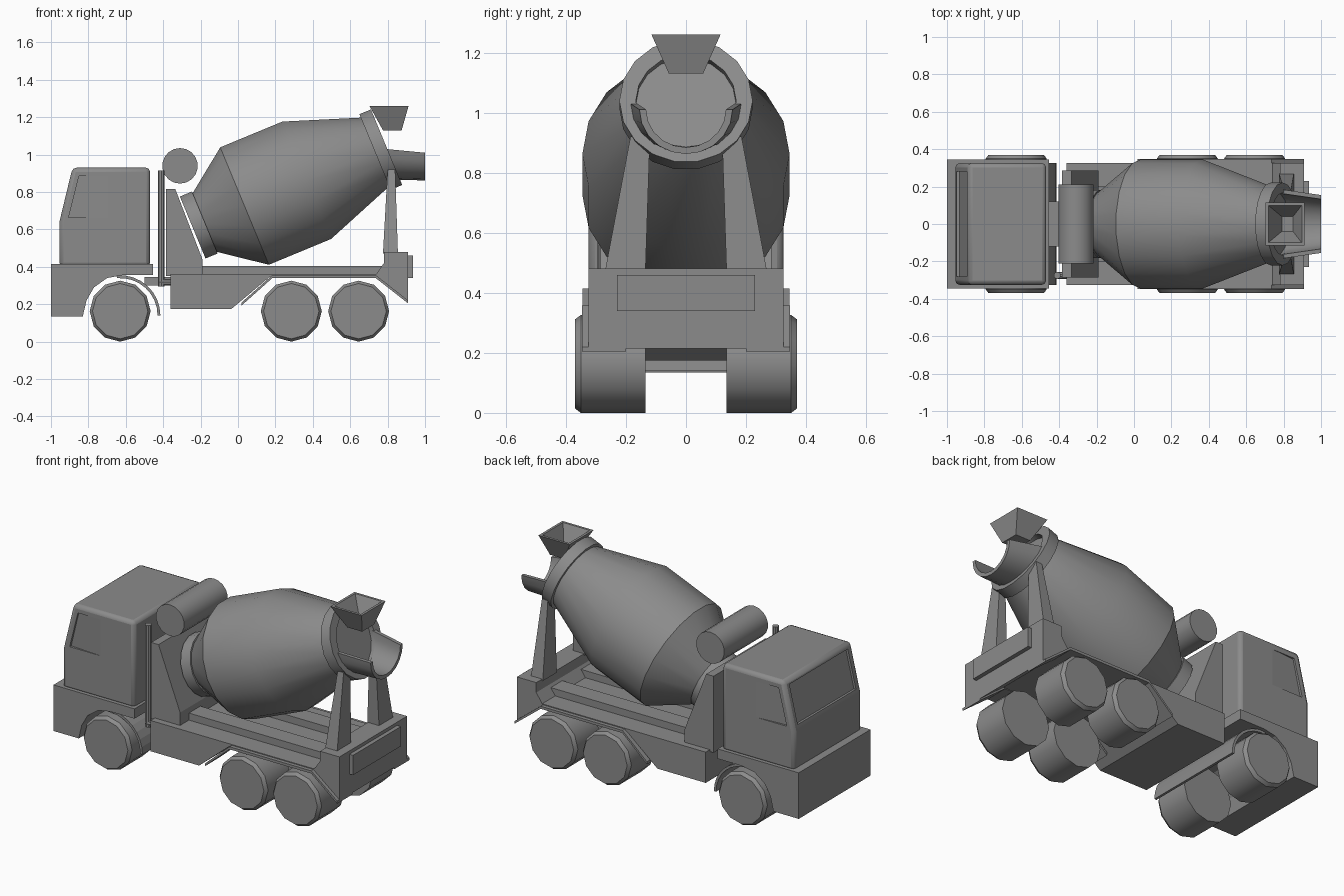
import bpy, bmesh, math
from mathutils import Vector

cube = bpy.data.objects.get("Cube")
if cube:
    bpy.data.objects.remove(cube, do_unlink=True)

GREY = (0.26, 0.26, 0.26, 1)
grey = bpy.data.materials.new("plain grey")
grey.use_nodes = True
grey.diffuse_color = GREY
grey.node_tree.nodes["Principled BSDF"].inputs["Base Color"].default_value = GREY


def loft(name, loops, smooth=False):
    """Skin a row of equal-length closed loops and cap both ends."""
    bm = bmesh.new()
    rows = [[bm.verts.new(p) for p in loop] for loop in loops]
    n = len(rows[0])
    for a, b in zip(rows, rows[1:]):
        for i in range(n):
            j = (i + 1) % n
            bm.faces.new((a[i], a[j], b[j], b[i]))
    bm.faces.new(rows[0])
    bm.faces.new(rows[-1])
    bmesh.ops.recalc_face_normals(bm, faces=bm.faces)
    mesh = bpy.data.meshes.new(name)
    bm.to_mesh(mesh)
    bm.free()
    mesh.materials.append(grey)
    obj = bpy.data.objects.new(name, mesh)
    bpy.context.collection.objects.link(obj)
    if smooth:
        shade(obj)
    return obj


def shade(obj):
    bpy.ops.object.select_all(action="DESELECT")
    obj.select_set(True)
    bpy.context.view_layer.objects.active = obj
    bpy.ops.object.shade_smooth_by_angle(angle=math.radians(32))


def prism(name, profile, y0, y1):
    """Extrude a side profile of (x, z) points across the width."""
    return loft(name, [[(x, y, z) for x, z in profile] for y in (y0, y1)])


def box(name, x0, x1, y0, y1, z0, z1):
    return prism(name, [(x0, z0), (x1, z0), (x1, z1), (x0, z1)], y0, y1)


def rect(x0, x1, y0, y1, z):
    return [(x0, y0, z), (x1, y0, z), (x1, y1, z), (x0, y1, z)]


def lathe(name, profile, centre, axis, sides):
    """Turn (distance, radius) points around an axis."""
    axis, centre = Vector(axis).normalized(), Vector(centre)
    u = Vector((0, 1, 0)) if axis.y == 0 else Vector((0, 0, 1))
    v = axis.cross(u)
    angles = [math.tau * i / sides for i in range(sides)]
    return loft(name, [[centre + axis * t + (u * math.cos(a) + v * math.sin(a)) * r
                        for a in angles] for t, r in profile], True)


def cut(obj, cutter):
    cutter.hide_render = True
    cutter.hide_viewport = True
    cutter.display_type = "WIRE"
    mod = obj.modifiers.new("window", "BOOLEAN")
    mod.operation = "DIFFERENCE"
    mod.solver = "EXACT"
    mod.object = cutter


# Cab
prism("cab_base", [(-1, .135), (-.83, .135), (-.81, .22), (-.77, .29), (-.7, .34),
                   (-.62, .355), (-.455, .355), (-.455, .415), (-1, .415)], -.345, .345)
cab = prism("cab", [(-.955, .4), (-.47, .4), (-.47, .93), (-.885, .93), (-.955, .64)],
            -.325, .325)
bevel = cab.modifiers.new("rounded_edges", "BEVEL")
bevel.width, bevel.segments = .022, 2
bevel.limit_method, bevel.angle_limit = "ANGLE", math.radians(30)
shade(cab)


def windscreen_x(z):
    return -.955 + (z - .64) * .24


cut(cab, prism("windscreen_cutter", [(windscreen_x(.67) + .014, .67),
                                     (windscreen_x(.9) + .014, .9),
                                     (-1.05, .9), (-1.05, .67)], -.28, .28))
# Side windows are deepest at the front and fade out to the rear
window = [(-.905, .665), (-.85, .885), (-.69, .885), (-.69, .665)]
for side, word in ((1, "left"), (-1, "right")):
    inner = [(x, side * (.325 - .014 * (-.69 - x) / .2 + .0005), z) for x, z in window]
    outer = [(x, side * .4, z) for x, z in window]
    cut(cab, loft(word + "_window_cutter", [inner, outer]))

# Front mudguard
arc = [math.radians(95 - 95 * i / 8) for i in range(9)]
guard = [(-.63 + r * math.cos(a), .14 + r * math.sin(a))
         for r, order in ((.215, arc), (.2, arc[::-1])) for a in order]
prism("front_mudguard", guard, -.325, .325)

# Chassis
prism("side_tank", [(-.36, .175), (-.035, .175), (.18, .355), (-.36, .355)], -.325, .325)
box("deck", -.36, .78, -.325, .325, .345, .362)
box("cab_link", -.5, -.33, -.12, .12, .3, .345)
prism("rear_body", [(.735, .355), (.78, .42), (.78, .48), (.91, .48), (.91, .215)],
      -.325, .325)
box("rear_plate", .905, .935, -.23, .23, .34, .46)
guard_line = [(.02, .21), (.185, .357), (.735, .357), (.91, .22)]
guard = guard_line + [(x, z - .016) for x, z in guard_line[::-1]]
for side, word in ((1, "left"), (-1, "right")):
    prism(word + "_rear_mudguard", guard, side * .2, side * .347)
    box(word + "_chassis_rail", -.2, .78, side * .09, side * .2, .35, .405)
    # Rear drum posts
    loft(word + "_drum_post", [rect(.775, .855, side * .135, side * .27, .47),
                               rect(.8, .84, side * .12, side * .185, .92)])
    # Wheels
    for x, place in ((-.63, "front"), (.285, "middle"), (.645, "rear")):
        lathe(f"{word}_{place}_wheel", [(.135, .163), (.35, .163), (.37, .148)],
              (x, 0, .163), (0, side, 0), 12)

# Front drum support, water tank and exhaust
prism("drum_support", [(-.385, .35), (-.19, .35), (-.19, .44), (-.335, .815),
                       (-.385, .815)], -.285, .285)
lathe("water_tank", [(-.21, .095), (.21, .095)], (-.31, 0, .94), (0, 1, 0), 18)
lathe("exhaust_pipe", [(0, .019), (.62, .019)], (-.41, -.275, .295), (0, 0, 1), 10)
lathe("exhaust_elbow", [(0, .019), (.08, .019)], (-.42, -.275, .318), (1, 0, 0), 10)

# Tilted drum
tilt = math.radians(22.5)
axis = (math.cos(tilt), 0, math.sin(tilt))
middle = (.035, 0, .725)
lathe("drum", [(-.24, .165), (0, .345), (.36, .345), (.76, .2)], middle, axis, 18)
lathe("drum_front_ring", [(-.3, .182), (-.23, .182)], middle, axis, 18)
lathe("drum_rear_ring", [(.755, .18), (.755, .222), (.822, .222), (.822, .167),
                         (.79, .167)], middle, axis, 18)


# Discharge chute
def trough(x, top, width, depth, lean):
    half = [math.pi * i / 10 for i in range(11)]
    points = []
    for wall, order in ((0, half), (.022, half[::-1])):
        for a in order:
            drop = (depth - wall) * math.sin(a)
            points.append((x + drop * lean, (width - wall) * math.cos(a), top - drop))
    return points


loft("chute", [trough(.79, 1.03, .185, .165, .42), trough(1, 1.01, .155, .148, 0)], True)

# Loading hopper
loft("hopper", [rect(.775, .875, -.057, .057, 1.13), rect(.703, .912, -.115, .115, 1.26),
                rect(.718, .897, -.1, .1, 1.26), rect(.79, .85, -.04, .04, 1.145)])
